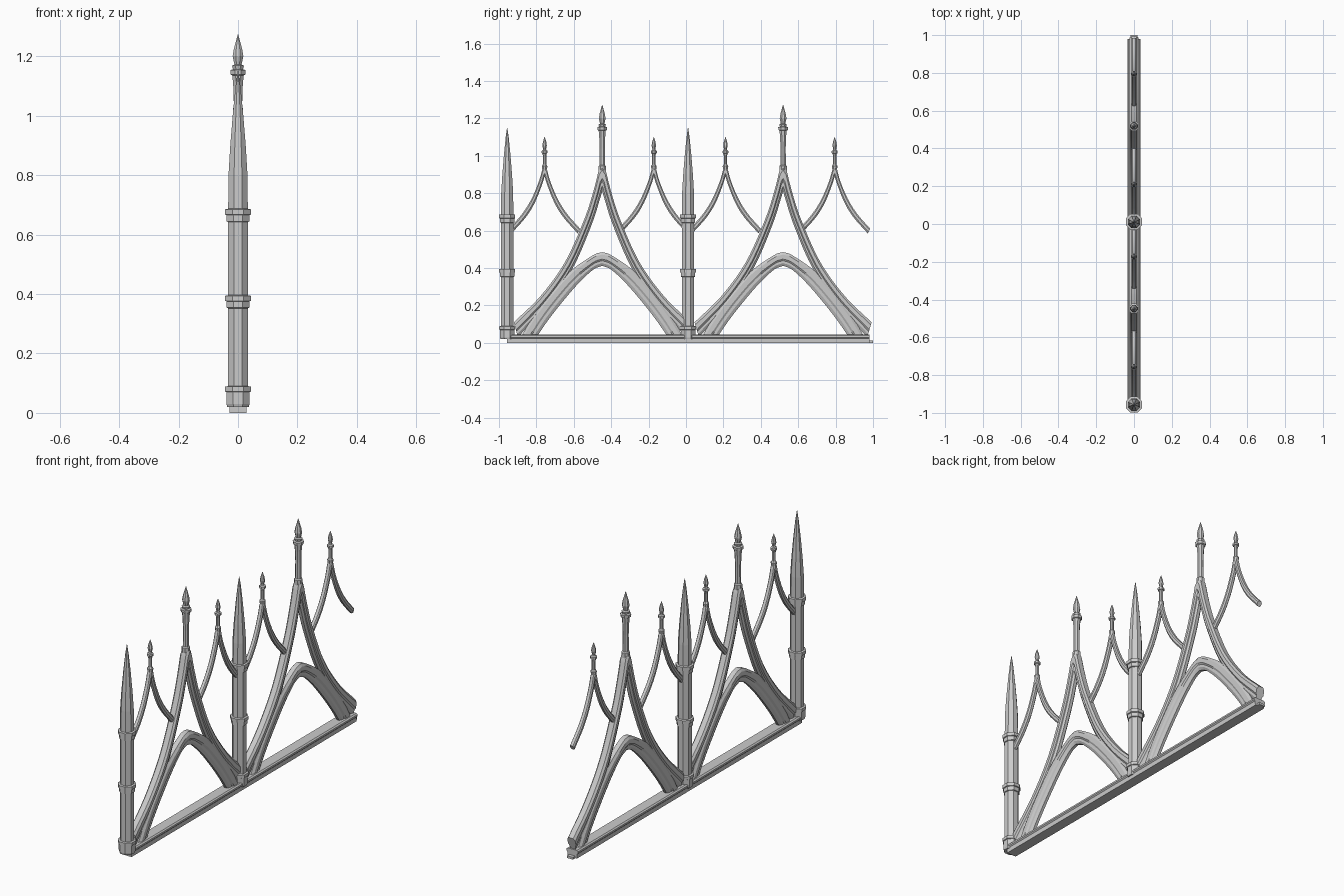
import bpy, math
from mathutils import Vector

if "Cube" in bpy.data.objects:
    bpy.data.objects.remove(bpy.data.objects["Cube"])


def add_mesh(name, verts, faces, smooth=False):
    me = bpy.data.meshes.new(name)
    me.from_pydata(verts, [], faces)
    me.update()
    ob = bpy.data.objects.new(name, me)
    bpy.context.collection.objects.link(ob)
    if smooth:
        bpy.ops.object.select_all(action='DESELECT')
        ob.select_set(True)
        bpy.context.view_layer.objects.active = ob
        bpy.ops.object.shade_smooth_by_angle(angle=math.radians(25))
    return ob


def loft(name, rings, smooth=False):
    # Skin closed rings of equal size and cap both ends
    n = len(rings[0])
    verts = [p for r in rings for p in r]
    faces = [(i * n + j, i * n + (j + 1) % n, (i + 1) * n + (j + 1) % n, (i + 1) * n + j)
             for i in range(len(rings) - 1) for j in range(n)]
    faces += [tuple(reversed(range(n))), tuple(range(len(verts) - n, len(verts)))]
    return add_mesh(name, verts, faces, smooth)


def turned(name, y, profile, sides=8):
    # Faceted column; profile radii are measured to the flats
    k = 1 / math.cos(math.pi / sides)
    rings = []
    for r, z in profile:
        rings.append([(r * k * math.cos((j + .5) * 2 * math.pi / sides),
                       y + r * k * math.sin((j + .5) * 2 * math.pi / sides), z)
                      for j in range(sides)])
    return loft(name, rings)


def spline(pts, steps=5):
    # Catmull-Rom curve through the points
    p = [Vector(q) for q in pts]
    p = [2 * p[0] - p[1]] + p + [2 * p[-1] - p[-2]]
    out = []
    for i in range(1, len(p) - 2):
        a, b, c, d = p[i - 1:i + 3]
        for s in range(steps):
            t = s / steps
            out.append(.5 * (2 * b + (c - a) * t + (2 * a - 5 * b + 4 * c - d) * t * t
                             + (3 * b - a - 3 * c + d) * t ** 3))
    return out + [p[-2]]


def arch(name, y, outer, inner, half_x, section):
    # Two mirrored moulded ribs meeting at the apex
    o, i = spline(outer), spline(inner)
    o[0].x = i[0].x = 0
    path = [(-a.x, a.y, -b.x, b.y) for a, b in zip(o[:0:-1], i[:0:-1])]
    path += [(a.x, a.y, b.x, b.y) for a, b in zip(o, i)]
    prof = [(u, w) for u, w in section] + [(u, -w) for u, w in reversed(section)]
    rings = [[(w * half_x, y + oy + (iy - oy) * u, oz + (iz - oz) * u) for u, w in prof]
             for oy, oz, iy, iz in path]
    return loft(name, rings, True)


SECTION = [(0, .6), (.18, 1), (.5, 1), (.62, .72), (.8, .72), (1, .35)]
THIN = [(0, .6), (.25, 1), (.7, 1), (1, .5)]

BIG_OUT = [(.012, .95), (.05, .80), (.10, .65), (.20, .43), (.33, .25), (.473, .11)]
BIG_IN = [(0, .81), (.012, .77), (.056, .633), (.155, .404), (.285, .213), (.45, .03)]
LOW_OUT = [(0, .485), (.05, .468), (.174, .38), (.29, .25), (.37, .14), (.43, .04)]
LOW_IN = [(0, .412), (.05, .39), (.13, .315), (.22, .21), (.29, .12), (.345, .04)]
TOP_OUT = [(.008, .945), (.03, .865), (.07, .77), (.12, .69), (.19, .61)]
TOP_IN = [(0, .89), (.014, .845), (.052, .75), (.10, .672), (.177, .585)]

# Column with base, two collars and a tapering spire
COLUMN = [(.036, .02), (.039, .03), (.039, .07), (.043, .072), (.043, .088), (.033, .09),
          (.033, .352), (.038, .354), (.038, .375), (.043, .377), (.043, .394), (.033, .396),
          (.033, .642), (.038, .644), (.038, .665), (.043, .667), (.043, .685), (.033, .687),
          (.032, .80), (.026, .90), (.017, 1.01), (.008, 1.10), (.001, 1.15)]

# Pinnacle ornaments
BIG_FINIAL = [(.02, .90), (.02, .945), (.015, .95), (.014, 1.04), (.016, 1.10), (.019, 1.135),
              (.025, 1.138), (.026, 1.153), (.017, 1.156), (.02, 1.168), (.012, 1.172),
              (.018, 1.20), (.014, 1.225), (.007, 1.25), (.001, 1.273)]
SMALL_FINIAL = [(.008, .90), (.013, .93), (.015, .945), (.009, .955), (.009, 1.0),
                (.011, 1.012), (.016, 1.015), (.016, 1.026), (.010, 1.03), (.008, 1.036),
                (.012, 1.055), (.009, 1.075), (.001, 1.10)]

for bay, shift in (("left", 0), ("right", .967)):
    turned("column_" + bay, -.956 + shift, COLUMN)
    c = -.448 + shift
    arch("tall_arch_" + bay, c, BIG_OUT, BIG_IN, .024, SECTION)
    arch("low_arch_" + bay, c, LOW_OUT, LOW_IN, .022, SECTION)
    turned("tall_finial_" + bay, c, BIG_FINIAL)
    for side, y in (("a", -.756), ("b", -.172)):
        arch(f"small_arch_{bay}_{side}", y + shift, TOP_OUT, TOP_IN, .013, THIN)
        turned(f"small_finial_{bay}_{side}", y + shift, SMALL_FINIAL)

# Base rail: lower plinth with a wider moulded cap
half = [(.028, 0), (.029, .024), (.035, .03), (.035, .039), (.028, .045)]
outline = half + [(-x, z) for x, z in reversed(half)]
loft("base_rail", [[(x, y, z) for x, z in outline] for y in (-.957, .98)])
end = [(.018, 0), (.018, .012), (-.018, .012), (-.018, 0)]
loft("rail_end_tenon", [[(x, y, z) for x, z in end] for y in (.97, 1.0)])
